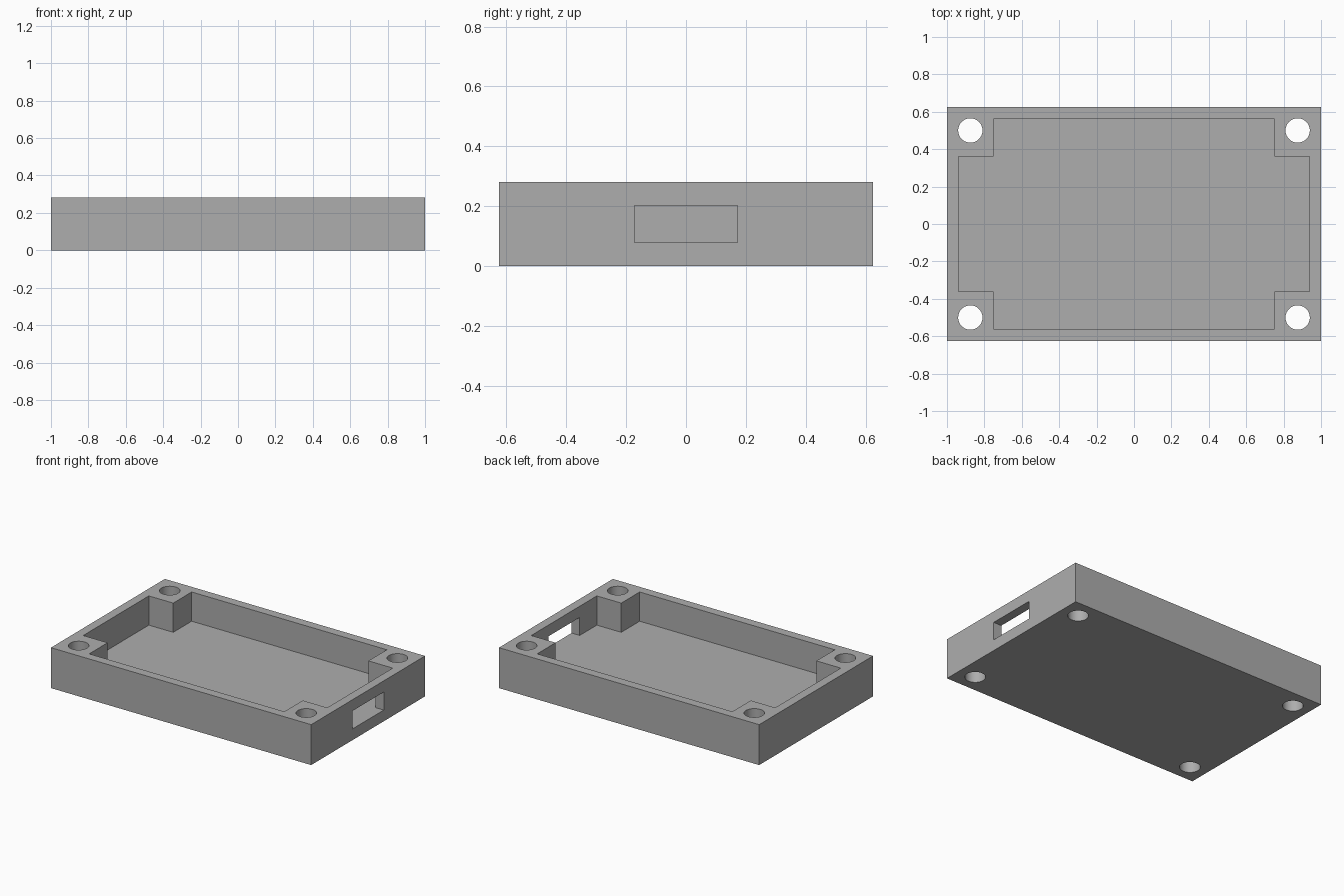
import bpy
import math

default = bpy.data.objects.get("Cube")
if default:
    bpy.data.objects.remove(default, do_unlink=True)

HEIGHT = 0.281
FLOOR = 0.078
SLOT_TOP = 0.203

grey = bpy.data.materials.new("plain grey")
grey.use_nodes = True
COLOUR = (0.42, 0.42, 0.42, 1)
grey.diffuse_color = COLOUR
grey.node_tree.nodes["Principled BSDF"].inputs["Base Color"].default_value = COLOUR


def box(name, x0, x1, y0, y1, z0, z1):
    bpy.ops.mesh.primitive_cube_add(
        size=1, location=((x0 + x1) / 2, (y0 + y1) / 2, (z0 + z1) / 2))
    obj = bpy.context.object
    obj.name = name
    obj.scale = (x1 - x0, y1 - y0, z1 - z0)
    bpy.ops.object.transform_apply(location=True, rotation=False, scale=True)
    return obj


def cut(target, cutter):
    """Subtract the cutter from the target, then discard it."""
    cutter.hide_render = True
    mod = target.modifiers.new("cut", 'BOOLEAN')
    mod.operation = 'DIFFERENCE'
    mod.solver = 'EXACT'
    mod.object = cutter
    bpy.context.view_layer.objects.active = target
    bpy.ops.object.modifier_apply(modifier=mod.name)
    bpy.data.objects.remove(cutter, do_unlink=True)


# Solid block of the tray
tray = box("enclosure_tray", -1, 1, -0.625, 0.625, 0, HEIGHT)

# Cross-shaped cavity, which leaves the four corner posts
cut(tray, box("long_cavity", -0.75, 0.75, -0.5625, 0.5625, FLOOR, 0.5))
cut(tray, box("wide_cavity", -0.9375, 0.9375, -0.36, 0.36, FLOOR, 0.5))

# Port slot through the left end wall, level with the floor
cut(tray, box("port_slot", 0.85, 1.1, -0.172, 0.172, FLOOR, SLOT_TOP))

# Screw holes through the corner posts
for x in (-0.875, 0.875):
    for y in (-0.5, 0.5):
        bpy.ops.mesh.primitive_cylinder_add(
            vertices=64, radius=0.065, depth=1, location=(x, y, 0))
        cut(tray, bpy.context.object)

# Material and shading
tray.data.materials.clear()
tray.data.materials.append(grey)
bpy.ops.object.select_all(action='DESELECT')
tray.select_set(True)
bpy.context.view_layer.objects.active = tray
bpy.ops.object.shade_smooth_by_angle(angle=math.radians(30))
